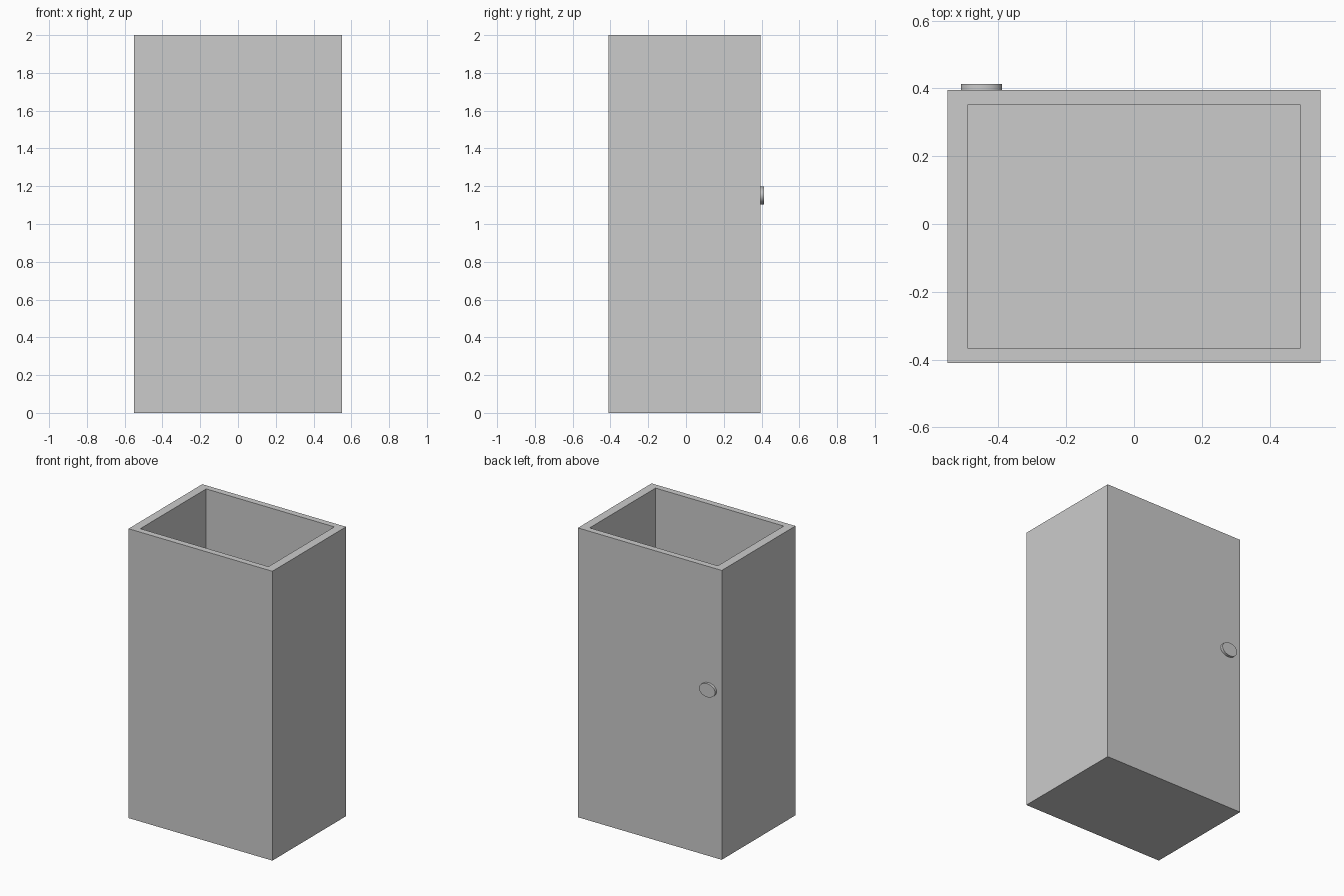
import bpy, bmesh
from math import pi

if "Cube" in bpy.data.objects:
    bpy.data.objects.remove(bpy.data.objects["Cube"])

X, Y0, Y1, H = 0.55, -0.41, 0.395, 2.0
IX, IY0, IY1, FLOOR = 0.49, -0.367, 0.352, 0.1

# Open-topped cabinet body with thick walls and a floor
bm = bmesh.new()

def ring(x, y0, y1, z):
    return [bm.verts.new(p) for p in
            ((-x, y0, z), (x, y0, z), (x, y1, z), (-x, y1, z))]

rings = [ring(X, Y0, Y1, 0), ring(X, Y0, Y1, H),
         ring(IX, IY0, IY1, H), ring(IX, IY0, IY1, FLOOR)]
for a, b in zip(rings, rings[1:]):
    for i in range(4):
        j = (i + 1) % 4
        bm.faces.new((a[i], a[j], b[j], b[i]))
bm.faces.new(rings[0][::-1])
bm.faces.new(rings[-1])
bmesh.ops.recalc_face_normals(bm, faces=bm.faces)
mesh = bpy.data.meshes.new("cabinet_body")
bm.to_mesh(mesh)
bm.free()
body = bpy.data.objects.new("cabinet_body", mesh)
bpy.context.collection.objects.link(body)

# Flat oval door knob on the back wall
bpy.ops.mesh.primitive_cylinder_add(vertices=32, radius=1, depth=1,
                                    location=(-0.45, 0.4, 1.151),
                                    rotation=(pi / 2, 0, 0))
knob = bpy.context.object
knob.name = "door_knob"
knob.scale = (0.061, 0.047, 0.026)
bpy.ops.object.transform_apply(location=False, rotation=True, scale=True)
bpy.ops.object.shade_smooth_by_angle()
